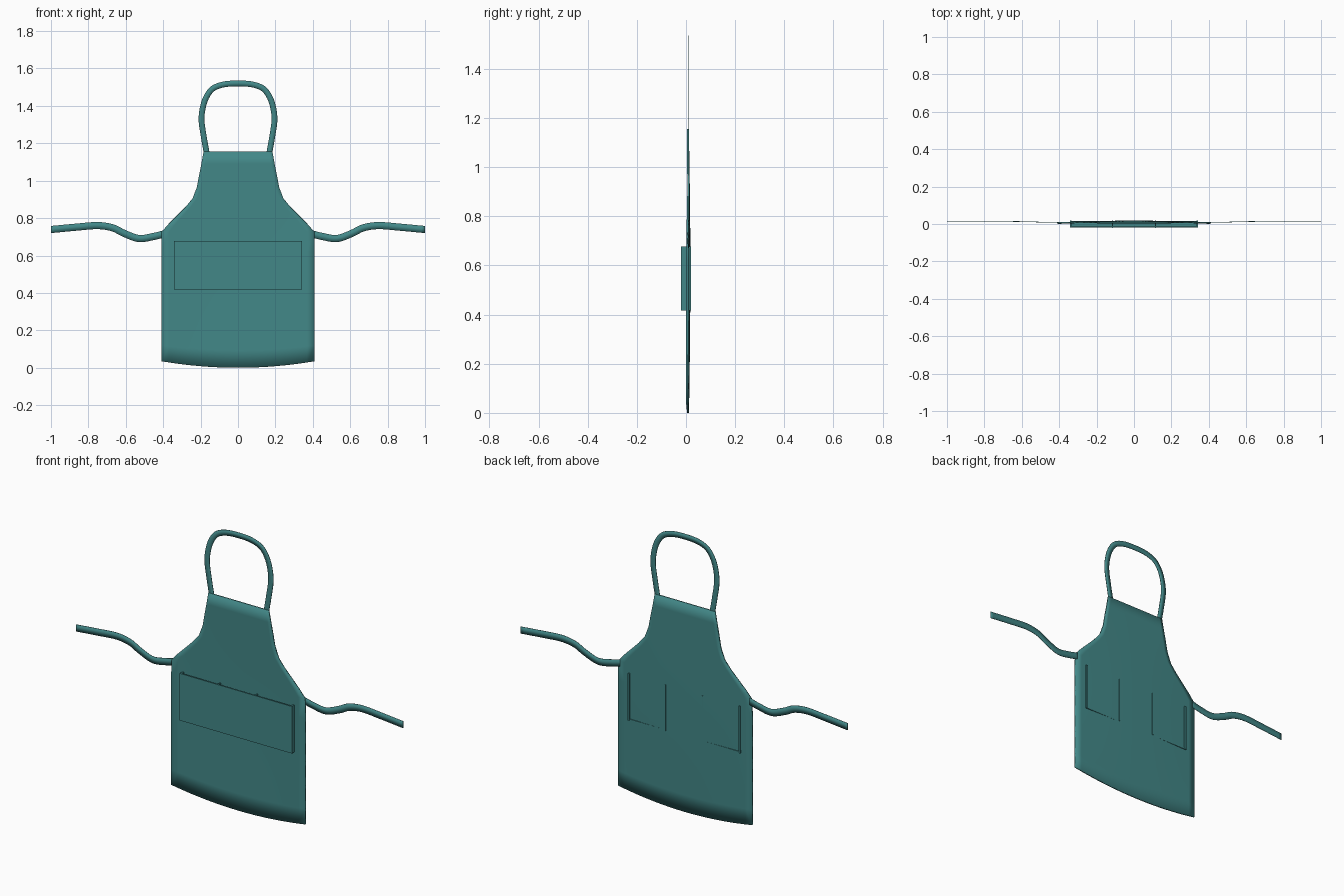
import bpy, math
from mathutils import Vector

if "Cube" in bpy.data.objects:
    bpy.data.objects.remove(bpy.data.objects["Cube"])

teal = bpy.data.materials.new("teal_cloth")
teal.diffuse_color = (0.055, 0.245, 0.245, 1)
teal.use_nodes = True
teal.node_tree.nodes["Principled BSDF"].inputs["Base Color"].default_value = teal.diffuse_color


def make_object(name, verts, faces, thickness=0, smooth=True):
    me = bpy.data.meshes.new(name)
    me.from_pydata(verts, [], faces)
    me.materials.append(teal)
    ob = bpy.data.objects.new(name, me)
    bpy.context.collection.objects.link(ob)
    bpy.ops.object.select_all(action='DESELECT')
    ob.select_set(True)
    bpy.context.view_layer.objects.active = ob
    if thickness:
        m = ob.modifiers.new("cloth_thickness", 'SOLIDIFY')
        m.thickness = thickness
        m.offset = 0
    if smooth:
        bpy.ops.object.shade_smooth_by_angle(angle=math.radians(35))
    return ob


def grid_faces(rows, cols):
    return [(r * cols + c, r * cols + c + 1, (r + 1) * cols + c + 1, (r + 1) * cols + c)
            for r in range(rows - 1) for c in range(cols - 1)]


def spline(points, steps=8):
    # Catmull-Rom curve through the points
    p = [Vector(q) for q in points]
    p = [2 * p[0] - p[1]] + p + [2 * p[-1] - p[-2]]
    out = []
    for i in range(1, len(p) - 2):
        a, b, c, d = p[i - 1:i + 3]
        for k in range(steps):
            t = k / steps
            out.append(0.5 * (2 * b + (c - a) * t + (2 * a - 5 * b + 4 * c - d) * t * t
                              + (3 * b - a - 3 * c + d) * t ** 3))
    return out + [p[-2]]


def ribbon(name, points, width, vertical_ends=False):
    path = spline(points)
    verts = []
    for i, q in enumerate(path):
        d = path[min(i + 1, len(path) - 1)] - path[max(i - 1, 0)]
        n = Vector((-d.z, 0, d.x)).normalized()
        if vertical_ends and i in (0, len(path) - 1):
            n = Vector((0, 0, math.copysign(1, n.z)))
        verts += [q - n * width / 2, q + n * width / 2]
    return make_object(name, verts, grid_faces(len(path), 2), 0.003)


def box(name, x0, x1, y0, y1, z0, z1):
    v = [(x, y, z) for x in (x0, x1) for y in (y0, y1) for z in (z0, z1)]
    f = [(0, 1, 3, 2), (4, 6, 7, 5), (0, 4, 5, 1), (2, 3, 7, 6), (0, 2, 6, 4), (1, 5, 7, 3)]
    return make_object(name, v, f, smooth=False)


# Apron body: gently bulged sheet with a curved hem
outline = [(0.41, 0.035), (0.41, 0.12), (0.41, 0.25), (0.41, 0.38), (0.41, 0.5), (0.41, 0.62),
           (0.408, 0.727), (0.37, 0.77), (0.325, 0.815), (0.28, 0.86), (0.243, 0.905),
           (0.22, 0.965), (0.208, 1.03), (0.196, 1.09), (0.184, 1.155)]
cols = 21
body = []
for w, z in outline:
    for c in range(cols):
        u = -1 + 2 * c / (cols - 1)
        x = u * w
        hem = 0.035 * (1 - u * u) * max(0, 1 - (z - 0.035) / 0.35)
        bulge = (1 - (x / 0.41) ** 2) * (0.3 + 0.7 * math.sin(math.pi * z / 1.155))
        body.append((x, 0.005 + 0.009 * bulge, z - hem))
make_object("apron_body", body, grid_faces(len(outline), cols), 0.008)

# Open-topped pocket with three compartments
PX, PZ0, PZ1 = 0.343, 0.417, 0.677
box("pocket_front", -PX, PX, -0.02, -0.013, PZ0, PZ1)
box("pocket_bottom", -PX, PX, -0.013, 0.0165, PZ0, PZ0 + 0.008)
for s, side in ((-1, "left"), (1, "right")):
    xs = sorted((s * PX, s * (PX - 0.009)))
    box("pocket_side_" + side, *xs, -0.013, 0.02, PZ0, PZ1)
    box("pocket_divider_" + side, s * 0.114 - 0.003, s * 0.114 + 0.003,
        -0.0205, 0.02, PZ0 + 0.004, PZ1 - 0.002)
    # Waist ties
    ribbon("waist_tie_" + side,
           [(s * x, y, z) for x, y, z in ((0.395, 0.008, 0.716), (0.45, 0.009, 0.702),
            (0.53, 0.011, 0.691), (0.61, 0.013, 0.719), (0.67, 0.014, 0.748),
            (0.75, 0.015, 0.76), (0.86, 0.015, 0.752), (1.0, 0.015, 0.739))], 0.038, True)

# Neck loop
half = [(0.166, 1.14), (0.182, 1.23), (0.195, 1.325), (0.186, 1.40),
        (0.165, 1.455), (0.132, 1.494), (0.075, 1.515)]
loop = [(x, 0.009, z) for x, z in half] + [(0, 0.009, 1.52)]
loop += [(-x, 0.009, z) for x, z in reversed(half)]
ribbon("neck_strap", loop, 0.031)
